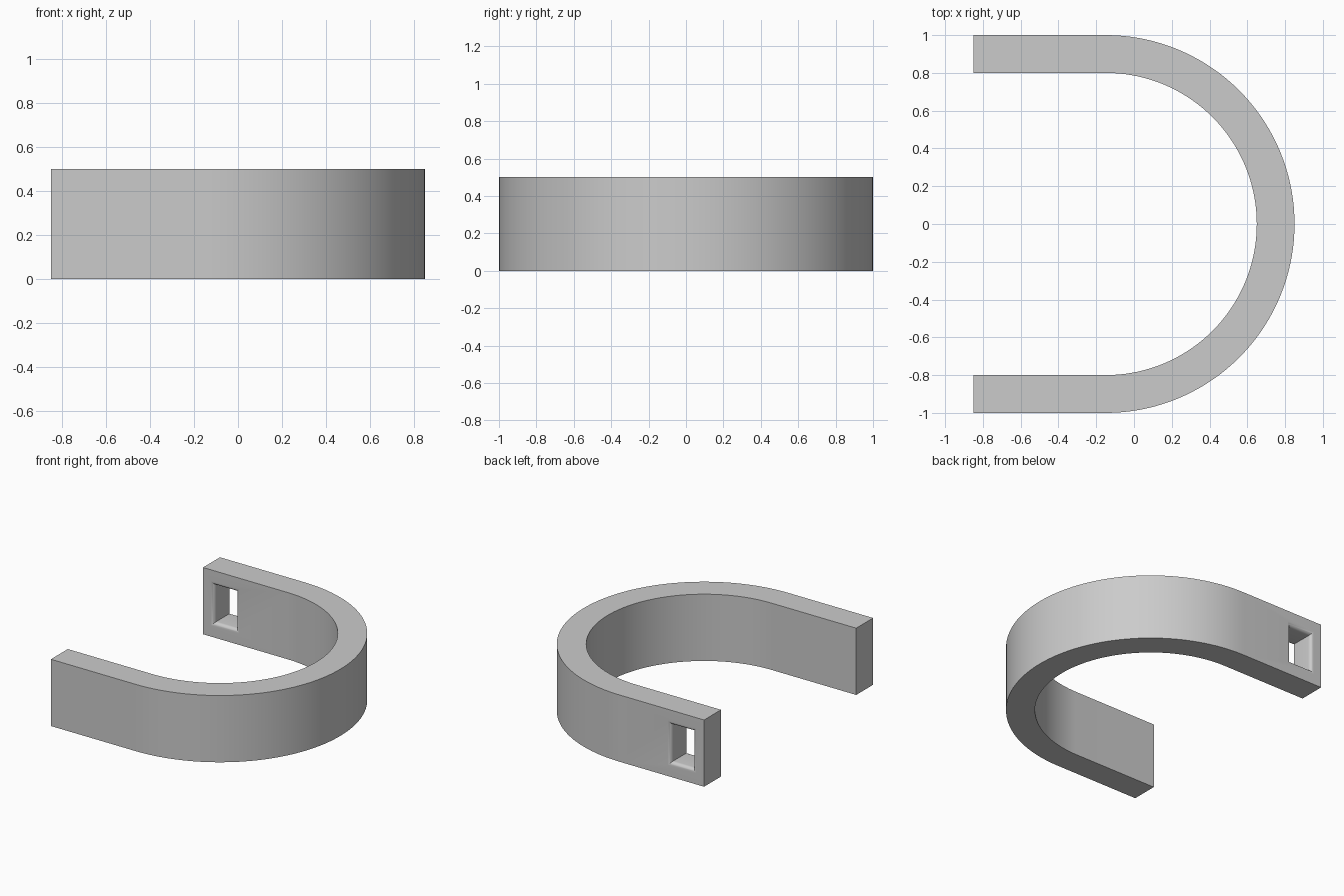
import bpy
import bmesh
from math import cos, sin, pi

cube = bpy.data.objects.get("Cube")
if cube:
    bpy.data.objects.remove(cube)

grey = bpy.data.materials.new("plain grey")
grey.use_nodes = True
colour = (0.6, 0.6, 0.6, 1)
grey.diffuse_color = colour
grey.node_tree.nodes["Principled BSDF"].inputs["Base Color"].default_value = colour

OUTER, INNER, HEIGHT = 1.0, 0.8, 0.5
ARC_X, END_X = -0.15, -0.85
SEGMENTS = 72


def make_object(name, bm):
    bmesh.ops.recalc_face_normals(bm, faces=bm.faces)
    mesh = bpy.data.meshes.new(name)
    bm.to_mesh(mesh)
    bm.free()
    mesh.materials.append(grey)
    obj = bpy.data.objects.new(name, mesh)
    bpy.context.collection.objects.link(obj)
    return obj


def u_path(radius):
    arc = [-pi / 2 + pi * i / SEGMENTS for i in range(SEGMENTS + 1)]
    return ([(END_X, -radius)]
            + [(ARC_X + radius * cos(a), radius * sin(a)) for a in arc]
            + [(END_X, radius)])


# U-shaped band: a four-cornered section swept round the path
bm = bmesh.new()
sections = []
for (ox, oy), (ix, iy) in zip(u_path(OUTER), u_path(INNER)):
    corners = [(ox, oy, 0), (ox, oy, HEIGHT), (ix, iy, HEIGHT), (ix, iy, 0)]
    sections.append([bm.verts.new(c) for c in corners])
for a, b in zip(sections, sections[1:]):
    for i in range(4):
        j = (i + 1) % 4
        bm.faces.new((a[i], a[j], b[j], b[i]))
bm.faces.new(sections[0])
bm.faces.new(sections[-1])
band = make_object("band", bm)

# Slot cutter: rectangles lofted through the back arm, rounded out at both mouths
SLOT_X, SLOT_Z, HALF_W, HALF_H, FILLET = -0.667, HEIGHT / 2, 0.09, 0.14, 0.028
STEPS = 8
flare = [(FILLET * (1 - sin(t)), FILLET * (1 - cos(t)))
         for t in [pi / 2 * i / STEPS for i in range(STEPS + 1)]]
rows = [(INNER - 0.05, FILLET)]
rows += [(INNER + depth, grow) for grow, depth in flare]
rows += [(OUTER - depth, grow) for grow, depth in reversed(flare)]
rows += [(OUTER + 0.05, FILLET)]

bm = bmesh.new()
rings = []
for y, grow in rows:
    w, h = HALF_W + grow, HALF_H + grow
    rings.append([bm.verts.new((SLOT_X + sx * w, y, SLOT_Z + sz * h))
                  for sx, sz in ((-1, -1), (1, -1), (1, 1), (-1, 1))])
for a, b in zip(rings, rings[1:]):
    for i in range(4):
        j = (i + 1) % 4
        bm.faces.new((a[i], a[j], b[j], b[i]))
bm.faces.new(rings[0])
bm.faces.new(rings[-1])
cutter = make_object("slot_cutter", bm)
cutter.hide_render = True

# Cut the slot, then remove the cutter
cut = band.modifiers.new("slot", "BOOLEAN")
cut.operation = "DIFFERENCE"
cut.solver = "EXACT"
cut.object = cutter
bpy.ops.object.select_all(action="DESELECT")
bpy.context.view_layer.objects.active = band
band.select_set(True)
bpy.ops.object.modifier_apply(modifier=cut.name)
bpy.data.objects.remove(cutter)

bpy.ops.object.shade_smooth_by_angle(angle=pi / 6)
